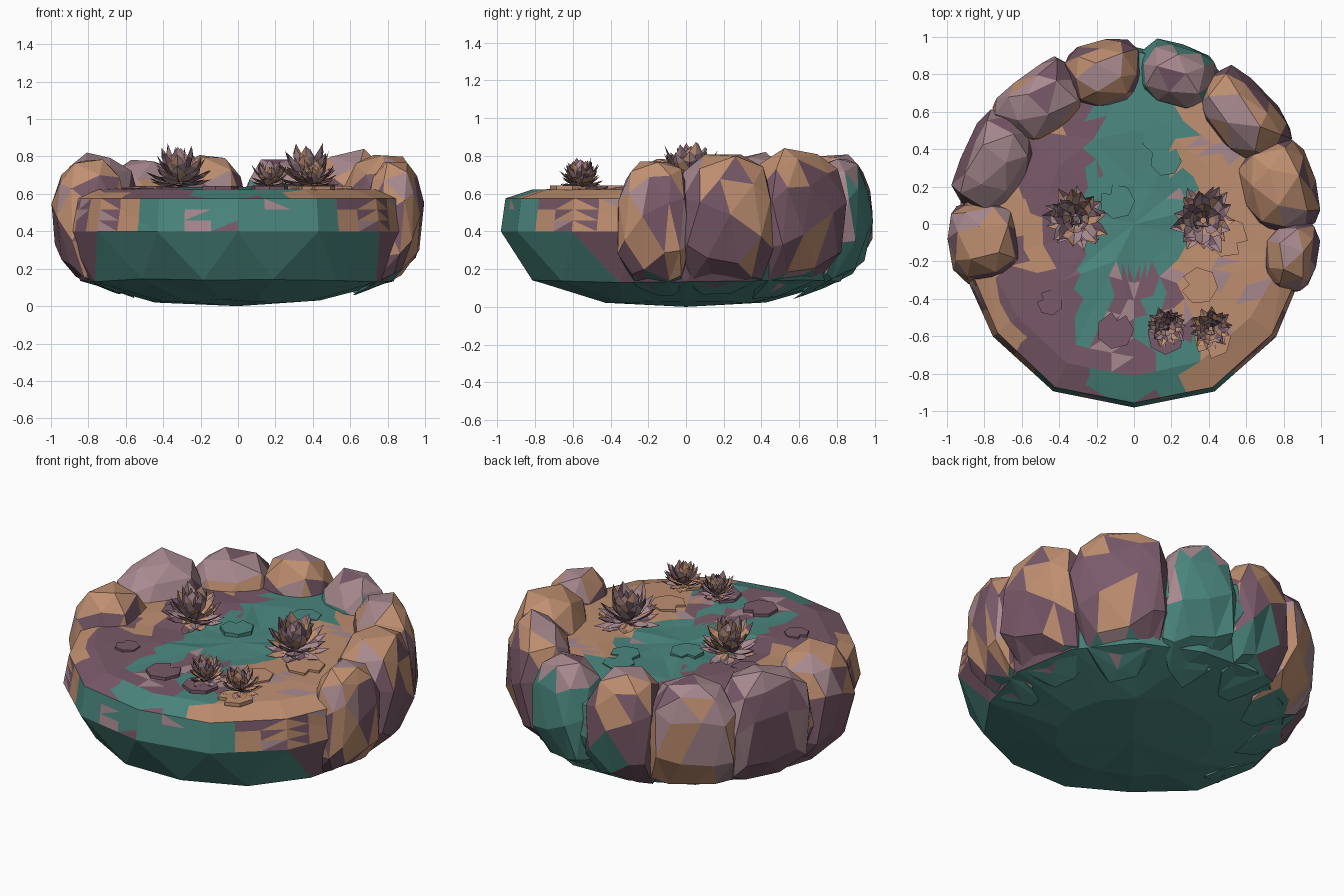
import bpy, bmesh, math, random
from mathutils import Vector, Matrix, noise

if "Cube" in bpy.data.objects:
    bpy.data.objects.remove(bpy.data.objects["Cube"])
random.seed(7)

def srgb(*c):
    return tuple((v / 255) ** 2.2 for v in c) + (1,)

TEAL, TAN, PURPLE, PINK = range(4)
MATS = []
for name, col in (("teal", srgb(76, 134, 126)), ("tan", srgb(190, 142, 112)),
                  ("purple", srgb(120, 90, 104)), ("pink", srgb(166, 136, 142))):
    m = bpy.data.materials.new(name)
    m.diffuse_color = col
    m.use_nodes = True
    m.node_tree.nodes["Principled BSDF"].inputs["Base Color"].default_value = m.diffuse_color
    MATS.append(m)

def patch(c, size=.22, seed=0):
    """Smooth noise 0..1 so that neighbouring faces share a colour."""
    return min(1, max(0, .5 + .8 * noise.noise(Vector(c) / size + Vector((seed, 3.3, 1.7)))))

def finish(bm, name, paint):
    """Paint each face with paint(face) and turn the bmesh into an object."""
    bm.normal_update()
    for f in bm.faces:
        f.material_index = paint(f)
    me = bpy.data.meshes.new(name)
    bm.to_mesh(me)
    bm.free()
    for m in MATS:
        me.materials.append(m)
    ob = bpy.data.objects.new(name, me)
    bpy.context.collection.objects.link(ob)
    return ob

def pond_colour(c):
    x = c.x + .22 * (patch(c, .25) - .5) + random.uniform(-.03, .03)
    if c.y < -.25 and abs(x) < .3:
        p = patch(c, .16, 5)
        return TEAL if p < .42 else PURPLE if p < .68 or x < -.15 else PINK
    if x < -.28:
        return TAN if x < -.58 - .25 * (patch(c, .2, 9) - .5) else PURPLE
    if x > .27:
        return TAN if patch(c, .18, 2) < .82 else PINK
    return TEAL

# faceted basin: staggered rings, flat pond surface on top
N = 14
RINGS = [(.44, .03), (.84, .14), (.99, .40), (.965, .575), (.82, .622), (.5, .635), (.22, .625)]
bm = bmesh.new()
rows = []
for k, (r, z) in enumerate(RINGS):
    row = []
    for i in range(N):
        a = math.tau * (i + (.5 if k in (0, 1) else 0)) / N - math.pi / 2
        q = r * random.uniform(.99, 1.01) * (.975 if i in (2, N - 2) else 1)
        if math.sin(a) > -.3 and r > .85:
            q *= .955
        dz = random.uniform(-.012, .012) if k in (0, 1, 5, 6) else 0
        row.append(bm.verts.new((q * math.cos(a), q * math.sin(a), z + dz)))
    rows.append(row)
bottom, middle = bm.verts.new((0, 0, 0)), bm.verts.new((0, 0, .62))
for i in range(N):
    j = (i + 1) % N
    bm.faces.new((bottom, rows[0][j], rows[0][i]))
    bm.faces.new((middle, rows[-1][i], rows[-1][j]))
    for k in range(len(rows) - 1):
        a, b, c, d = rows[k][i], rows[k][j], rows[k + 1][j], rows[k + 1][i]
        if k == 1 or (i + k) % 2:   # k == 1: the stagger ends here
            bm.faces.new((a, b, c))
            bm.faces.new((a, c, d))
        else:
            bm.faces.new((a, b, d))
            bm.faces.new((b, c, d))
bmesh.ops.subdivide_edges(bm, edges=[e for e in bm.edges if min(v.co.z for v in e.verts) > .39],
                          cuts=2, use_grid_fill=True)
bmesh.ops.triangulate(bm, faces=bm.faces[:])

def paint_basin(f):
    c = f.calc_center_median()
    if f.normal.z > .8:
        return pond_colour(c)
    if c.z < .4:
        return PURPLE if abs(c.x) > .72 and c.z > .12 else TEAL
    p = patch(c, .13, 4) + random.uniform(-.1, .1)
    if abs(c.x) > .55:
        return TAN if p < .55 else PURPLE if p < .8 else PINK
    return TEAL if p < .68 else PINK if p < .8 else PURPLE

finish(bm, "pond_basin", paint_basin)

# outer limit of the boulders by height, so they merge into the basin below
LIMIT = [(0, .40), (.04, .58), (.15, .86), (.25, .955), (.40, 1), (.55, 1), (.70, .96), (.9, .88)]

def limit(z):
    for (z0, r0), (z1, r1) in zip(LIMIT, LIMIT[1:]):
        if z <= z1:
            return r0 + (r1 - r0) * (z - z0) / (z1 - z0)
    return LIMIT[-1][1]

# ring of boulders: x, y, half width, half depth, top, top colour, side colour
ROCKS = [(-.80, -.09, .23, .21, .79, TAN, PURPLE), (-.765, .34, .28, .22, .82, PINK, PURPLE),
         (-.51, .67, .26, .22, .80, PINK, TAN), (-.16, .81, .215, .19, .82, TAN, PURPLE),
         (.23, .80, .225, .19, .80, PINK, TEAL), (.60, .59, .29, .21, .84, TAN, PURPLE),
         (.78, .20, .27, .22, .82, TAN, PURPLE), (.85, -.17, .20, .17, .79, TAN, PURPLE)]
for n, (x, y, w, d, top, up, side) in enumerate(ROCKS):
    bm = bmesh.new()
    bmesh.ops.create_icosphere(bm, subdivisions=2, radius=1)
    out = Matrix.Rotation(math.atan2(y, x), 3, 'Z')
    spin = Matrix.Rotation(random.uniform(0, 6), 3, 'Z') @ Matrix.Rotation(random.uniform(.1, .4), 3, 'X')
    zc, h = (top + .04) / 2, (top - .04) / 2
    for v in bm.verts:
        p = spin @ v.co
        p = Vector([math.copysign(abs(t) ** .78, t) for t in p]) * random.uniform(.95, 1.04)
        v.co = out @ Vector((p.x * d, p.y * w, max(-1, min(1.02, p.z)) * h)) + Vector((x, y, zc))
        fit = min(1, limit(v.co.z) / math.hypot(v.co.x, v.co.y))
        v.co.x *= fit
        v.co.y *= fit

    def paint_rock(f):
        c = f.calc_center_median()
        p = patch(c, .2, n) + random.uniform(-.08, .08)
        if c.z < .15 or (abs(c.x - .1) < .3 and c.y > .6 and c.z < .4):
            return TEAL
        if f.normal.z > .35:
            return up if p < .72 else PINK if up == TAN else PURPLE
        return side if p < .66 else up if p < .85 else PINK
    finish(bm, f"boulder_{n + 1}", paint_rock)

# lily pads: thin notched discs lying on the pond
PADS = [(-.09, .12, .095), (.13, .46, .09), (.17, .34, .085), (.50, -.07, .11), (.35, -.33, .10),
        (-.10, -.57, .10), (-.45, -.42, .07), (-.49, .12, .09), (.42, -.62, .10), (.17, -.60, .10)]
for n, (x, y, r) in enumerate(PADS):
    bm = bmesh.new()
    start = random.uniform(0, 6)
    pts = [(.55, 0)] + [(1, .4 + i * (math.tau - .8) / 6) for i in range(7)]
    face = bm.faces.new([bm.verts.new((x + r * q * math.cos(start + a), y + r * q * math.sin(start + a), .62))
                         for q, a in pts])
    ext = bmesh.ops.extrude_face_region(bm, geom=[face])
    for v in ext["geom"]:
        if isinstance(v, bmesh.types.BMVert):
            v.co.z += .022
    bmesh.ops.recalc_face_normals(bm, faces=bm.faces[:])
    shade = TEAL if n < 3 else TAN if x > .3 else PURPLE
    finish(bm, f"lily_pad_{n + 1}", lambda f: shade)

# lotus flowers: petals as curved pointed blades in rings that close upwards
def petal(bm, base, turn, lean, length, width):
    rot = Matrix.Rotation(turn, 3, 'Z')
    spine, r, z, tilt = [], .1 * length, 0, lean - .35
    for s in range(4):
        spine.append((r, z))
        r += math.cos(tilt) * length / 3
        z += math.sin(tilt) * length / 3
        tilt += .3
    rows = []
    for (r, z), w in zip(spine, (.35, 1, .85, 0)):
        if w:
            rows.append([bm.verts.new(base + rot @ Vector((r - .25 * width * w * abs(t), t * w * width,
                         z + .35 * width * w * abs(t)))) for t in (-1, 0, 1)])
        else:
            rows.append([bm.verts.new(base + rot @ Vector((r, 0, z)))] * 3)
    for a, b in zip(rows, rows[1:]):
        for i in (0, 1):
            bm.faces.new(list(dict.fromkeys((a[i], a[i + 1], b[i + 1], b[i]))))

FLOWERS = [(-.31, .03, .65, .185), (.37, .02, .65, .19), (.17, -.55, .645, .118), (.41, -.56, .645, .125)]
LAYERS = [(9, .2, .95), (9, .55, 1), (8, .9, 1.08), (6, 1.2, 1.08), (4, 1.5, .9)]
for n, (x, y, z, size) in enumerate(FLOWERS):
    bm = bmesh.new()
    base = Vector((x, y, z))
    for ring, (count, lean, scale) in enumerate(LAYERS):
        for i in range(count):
            petal(bm, base + Vector((0, 0, size * .06 * ring)),
                  math.tau * (i + ring * .5) / count + random.uniform(-.2, .2),
                  lean + random.uniform(-.18, .18), size * scale * random.uniform(.85, 1.04), size * .23)
    palette = (PURPLE, PINK, PINK, TAN) if n < 3 else (TAN, TAN, PINK, PURPLE)
    finish(bm, f"lotus_{n + 1}", lambda f: random.choice(palette))
